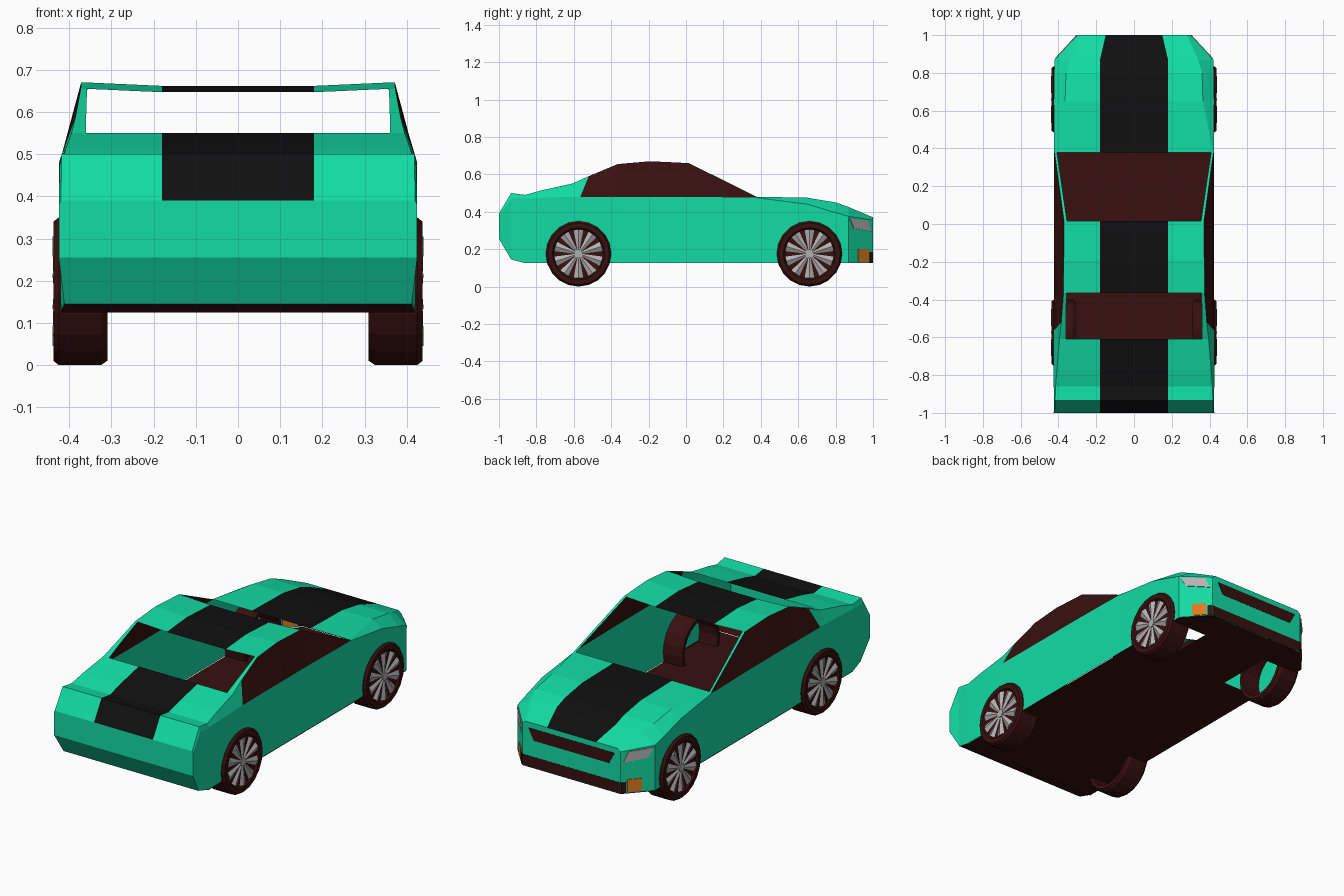
import bpy, bmesh, math
from mathutils import Vector

cube = bpy.data.objects.get("Cube")
if cube:
    bpy.data.objects.remove(cube)


def material(name, rgb):
    m = bpy.data.materials.new(name)
    m.use_nodes = True
    m.diffuse_color = (*rgb, 1)
    m.node_tree.nodes["Principled BSDF"].inputs["Base Color"].default_value = (*rgb, 1)
    return m


TEAL = material("teal paint", (0.006, 0.72, 0.37))
MAROON = material("dark maroon", (0.04, 0.005, 0.005))
BLACK = material("black stripe", (0.005, 0.005, 0.005))
GREY = material("light grey", (0.45, 0.45, 0.45))
ORANGE = material("orange lamp", (0.72, 0.2, 0.015))


def finish(name, bm, mats):
    bmesh.ops.recalc_face_normals(bm, faces=bm.faces)
    mesh = bpy.data.meshes.new(name)
    bm.to_mesh(mesh)
    bm.free()
    for m in mats:
        mesh.materials.append(m)
    ob = bpy.data.objects.new(name, mesh)
    bpy.context.collection.objects.link(ob)
    return ob


# Body shell: lofted stations from tail to nose
# y, bottom w, bottom z, belt w, belt z, shoulder w, edge w, top z, shoulder y shift
STATIONS = [
    (-1.0, .425, .255, .425, .38, .42, .40, .39, 0),
    (-.935, .412, .145, .423, .47, .418, .40, .50, 0),
    (-.86, .42, .125, .425, .47, .415, .39, .49, 0),
    (-.77, .42, .125, .425, .475, .408, .38, .515, 0),
    (-.61, .42, .125, .425, .48, .395, .36, .55, 0),
    (-.565, .42, .125, .425, .48, .385, .36, .59, .045),
    (-.365, .42, .125, .423, .48, .373, .358, .655, 0),
    (-.19, .42, .125, .423, .48, .372, .357, .67, 0),
    (.015, .42, .125, .423, .48, .37, .355, .66, 0),
    (.378, .42, .125, .423, .475, .42, .408, .48, 0),
    (.65, .42, .125, .425, .44, .365, .34, .475, 0),
    (.8, .42, .125, .423, .395, .36, .33, .45, 0),
    (.87, .42, .125, .42, .375, .34, .31, .425, 0),
    (1.0, .30, .125, .30, .355, .28, .26, .37, 0),
]
bm = bmesh.new()
rings = []
for y, bw, bz, mw, mz, sw, ew, tz, dy in STATIONS:
    stripe_w = .15 if y > .95 else .18
    dip = .008 if tz > .64 else 0
    half = [(bw, y, bz), (mw, y, mz), (sw, y + dy, tz),
            (ew, y + dy, tz), (stripe_w, y + dy, tz - dip)]
    pts = half + [(-x, yy, z) for x, yy, z in reversed(half)]
    rings.append([bm.verts.new(p) for p in pts])

REAR_WINDOW, GLASS, WINDSCREEN = (4, 5), (5, 6, 7, 8), 8
for i, (a, b) in enumerate(zip(rings, rings[1:])):
    for k in range(9):
        # front and rear window openings
        if k in (3, 4, 5) and (i in REAR_WINDOW or i == WINDSCREEN):
            continue
        f = bm.faces.new((a[k], a[k + 1], b[k + 1], b[k]))
        if k == 4:
            f.material_index = 1
        elif k in (1, 7) and i in GLASS:
            f.material_index = 2
# Tail and nose caps, rear underside
bm.faces.new(rings[0])
bm.faces.new(rings[-1])
for i in (0, 1):
    f = bm.faces.new((rings[i][0], rings[i][-1], rings[i + 1][-1], rings[i + 1][0]))
    f.material_index = 2 if i else 0
finish("body_shell", bm, [TEAL, BLACK, MAROON])

# Floor with notches beside the front wheels
bm = bmesh.new()
FLOOR = [(-.86, .42, .42), (.5, .42, .2), (.82, .2, .42), (.87, .42, .42), (1.0, .30, .30)]
for (y0, _, w0), (y1, w1, _) in zip(FLOOR, FLOOR[1:]):
    bm.faces.new([bm.verts.new(p) for p in
                  ((-w0, y0, .122), (w0, y0, .122), (w1, y1, .122), (-w1, y1, .122))])
finish("floor", bm, [MAROON])


def plate(name, corners, mat, thick=.006):
    """Thin plate standing slightly proud of the surface under it."""
    c = [Vector(p) for p in corners]
    n = (c[1] - c[0]).cross(c[2] - c[0]).normalized()
    if n.y < 0:
        n = -n
    bm = bmesh.new()
    lo = [bm.verts.new(p - n * .002) for p in c]
    hi = [bm.verts.new(p + n * (thick - .002)) for p in c]
    bm.faces.new(lo)
    bm.faces.new(hi)
    for i in range(4):
        j = (i + 1) % 4
        bm.faces.new((lo[i], lo[j], hi[j], hi[i]))
    return finish(name, bm, [mat])


# Front grilles
def front(w0, z0, w1, z1):
    y = .997
    return [(-w0, y, z0), (w0, y, z0), (w1, y, z1), (-w1, y, z1)]


plate("upper_grille", front(.23, .275, .265, .34), MAROON)
plate("lower_grille", front(.30, .127, .30, .185), MAROON)


# Corner lamps, lying on the slanted nose corners
def corner(side, yz):
    return [(side * (.42 - .12 * (y - .87) / .13), y, z) for y, z in yz]


for side, label in ((1, "left"), (-1, "right")):
    plate(label + "_headlight", corner(side, [(.875, .365), (.97, .353), (.99, .295), (.895, .312)]), GREY)
    plate(label + "_indicator", corner(side, [(.92, .13), (.975, .13), (.975, .2), (.92, .2)]), ORANGE)
    plate(label + "_grille_end", corner(side, [(.98, .127), (.998, .127), (.998, .185), (.98, .185)]), MAROON)


# Wheels: lathed hollow tyre with closed outer dish, and ridged spokes
TYRE = [(.418, .14), (.31, .145), (.31, .165), (.325, .175), (.425, .175),
        (.438, .165), (.438, .14), (.428, .132), (.428, .01)]
SEGMENTS, SPOKES = 20, 10


def wheel(name, side, cy):
    def at(x, r, a):
        return (side * x, cy + r * math.cos(a), .175 + r * math.sin(a))

    bm = bmesh.new()
    loops = [[bm.verts.new(at(x, r, math.tau * s / SEGMENTS)) for s in range(SEGMENTS)]
             for x, r in TYRE]
    for a, b in zip(loops, loops[1:]):
        for s in range(SEGMENTS):
            t = (s + 1) % SEGMENTS
            bm.faces.new((a[s], a[t], b[t], b[s]))
    bm.faces.new(loops[-1])
    finish(name + "_tyre", bm, [MAROON])

    bm = bmesh.new()
    for s in range(SPOKES):
        a = math.tau * (s + .5) / SPOKES
        inner = [bm.verts.new(at(x, .018, a + d)) for x, d in ((.43, -.3), (.437, 0), (.43, .3))]
        outer = [bm.verts.new(at(x, .13, a + d)) for x, d in ((.43, -.2), (.44, 0), (.43, .2))]
        for k in (0, 1):
            bm.faces.new((inner[k], inner[k + 1], outer[k + 1], outer[k]))
        bm.faces.new((outer[0], outer[1], outer[2]))
        bm.faces.new((inner[0], inner[2], outer[2], outer[0]))
    hub = [bm.verts.new(at(.438, .022, math.tau * s / SPOKES)) for s in range(SPOKES)]
    base = [bm.verts.new(at(.428, .022, math.tau * s / SPOKES)) for s in range(SPOKES)]
    bm.faces.new(hub)
    for s in range(SPOKES):
        t = (s + 1) % SPOKES
        bm.faces.new((hub[s], hub[t], base[t], base[s]))
    finish(name + "_spokes", bm, [GREY])


for side, label in ((1, "left"), (-1, "right")):
    wheel(label + "_nose_wheel", side, .66)
    wheel(label + "_tail_wheel", side, -.575)
